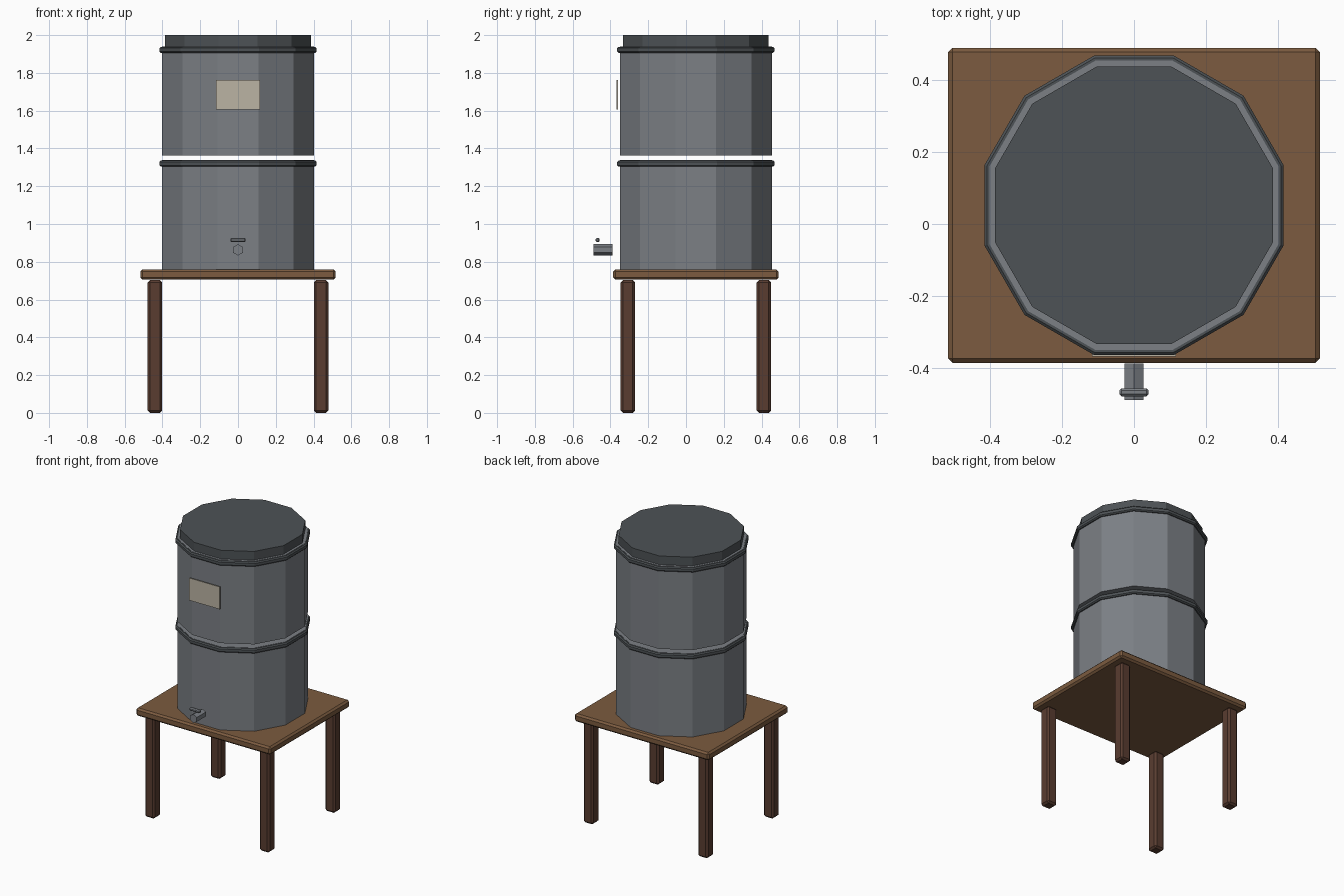
import bpy, bmesh, math
from mathutils import Matrix

if "Cube" in bpy.data.objects:
    bpy.data.objects.remove(bpy.data.objects["Cube"])

CY = 0.052          # centre line of barrel and table in y
K = 1 / math.cos(math.pi / 12)   # flat-to-corner factor for 12 sides


def mat(name, rgb):
    m = bpy.data.materials.new(name)
    m.diffuse_color = (*rgb, 1)
    m.use_nodes = True
    m.node_tree.nodes["Principled BSDF"].inputs["Base Color"].default_value = m.diffuse_color
    return m


steel = mat("grey barrel", (0.20, 0.215, 0.235))
dark = mat("dark trim", (0.075, 0.085, 0.092))
wood = mat("table wood", (0.20, 0.105, 0.05))
leg_wood = mat("dark leg wood", (0.10, 0.046, 0.03))
paper = mat("beige label", (0.50, 0.455, 0.37))


def finish(name, bm, material):
    bmesh.ops.recalc_face_normals(bm, faces=bm.faces)
    me = bpy.data.meshes.new(name)
    bm.to_mesh(me)
    bm.free()
    me.materials.append(material)
    ob = bpy.data.objects.new(name, me)
    bpy.context.collection.objects.link(ob)
    return ob


def box(name, lo, hi, material, bevel=0):
    bm = bmesh.new()
    bmesh.ops.create_cube(bm, size=1)
    for v in bm.verts:
        v.co = [(a + b) / 2 + c * (b - a) for a, b, c in zip(lo, hi, v.co)]
    if bevel:
        bmesh.ops.bevel(bm, geom=bm.edges[:], offset=bevel, segments=1,
                        affect='EDGES')
    return finish(name, bm, material)


def lathe(name, profile, material, closed=False):
    """12-sided turned part; profile holds (flat radius, z)."""
    bm = bmesh.new()
    rings = []
    for r, z in profile:
        rings.append([bm.verts.new((r * K * math.cos(math.radians(15 + 30 * i)),
                                    CY + r * K * math.sin(math.radians(15 + 30 * i)), z))
                      for i in range(12)])
    pairs = list(zip(rings, rings[1:]))
    if closed:
        pairs.append((rings[-1], rings[0]))
    else:
        bm.faces.new(rings[0])
        bm.faces.new(rings[-1])
    for a, b in pairs:
        for i in range(12):
            j = (i + 1) % 12
            bm.faces.new((a[i], a[j], b[j], b[i]))
    return finish(name, bm, material)


def rod(name, sides, radius, length, matrix, material, bevel=0):
    bm = bmesh.new()
    bmesh.ops.create_cone(bm, cap_ends=True, segments=sides, radius1=radius,
                          radius2=radius, depth=length)
    if bevel:
        ends = [e for e in bm.edges if abs(e.verts[0].co.z - e.verts[1].co.z) < 1e-5]
        bmesh.ops.bevel(bm, geom=ends, offset=bevel, segments=1, affect='EDGES')
    bm.transform(matrix)
    return finish(name, bm, material)


# Table
box("table_top", (-0.517, CY - 0.438, 0.705), (0.517, CY + 0.438, 0.76), wood, 0.012)
for sx, side in ((-1, "left"), (1, "right")):
    for sy, end in ((-1, "front"), (1, "back")):
        x, y = sx * 0.44, CY + sy * 0.36
        box(f"{end}_{side}_leg", (x - 0.038, y - 0.038, 0),
            (x + 0.038, y + 0.038, 0.703), leg_wood, 0.012)

# Two stacked barrel sections, each with a hoop round its top
for name, z0, z1 in (("lower", 0.76, 1.338), ("upper", 1.363, 1.94)):
    lathe(name + "_barrel", [(0.402, z0), (0.402, z1)], steel)
    lathe(name + "_hoop", [(0.398, z1 - 0.034), (0.409, z1 - 0.034),
                           (0.416, z1 - 0.027), (0.416, z1 - 0.009),
                           (0.409, z1 - 0.002), (0.398, z1 - 0.002)], dark, True)

# Lid
lathe("lid", [(0.386, 1.939), (0.386, 2.0)], dark)

# Label plate
box("label", (-0.117, -0.368, 1.607), (0.117, -0.361, 1.762), paper)

# Tap spout and cross handle
rod("tap_spout", 6, 0.03, 0.102,
    Matrix.Translation((0, -0.439, 0.863)) @ Matrix.Rotation(math.pi / 2, 4, 'X')
    @ Matrix.Rotation(math.pi / 2 * 0, 4, 'Z'), steel)
rod("tap_handle", 8, 0.012, 0.08,
    Matrix.Translation((0, -0.468, 0.915)) @ Matrix.Rotation(math.pi / 2, 4, 'Y')
    @ Matrix.Rotation(math.pi / 8, 4, 'Z'), steel, 0.005)
